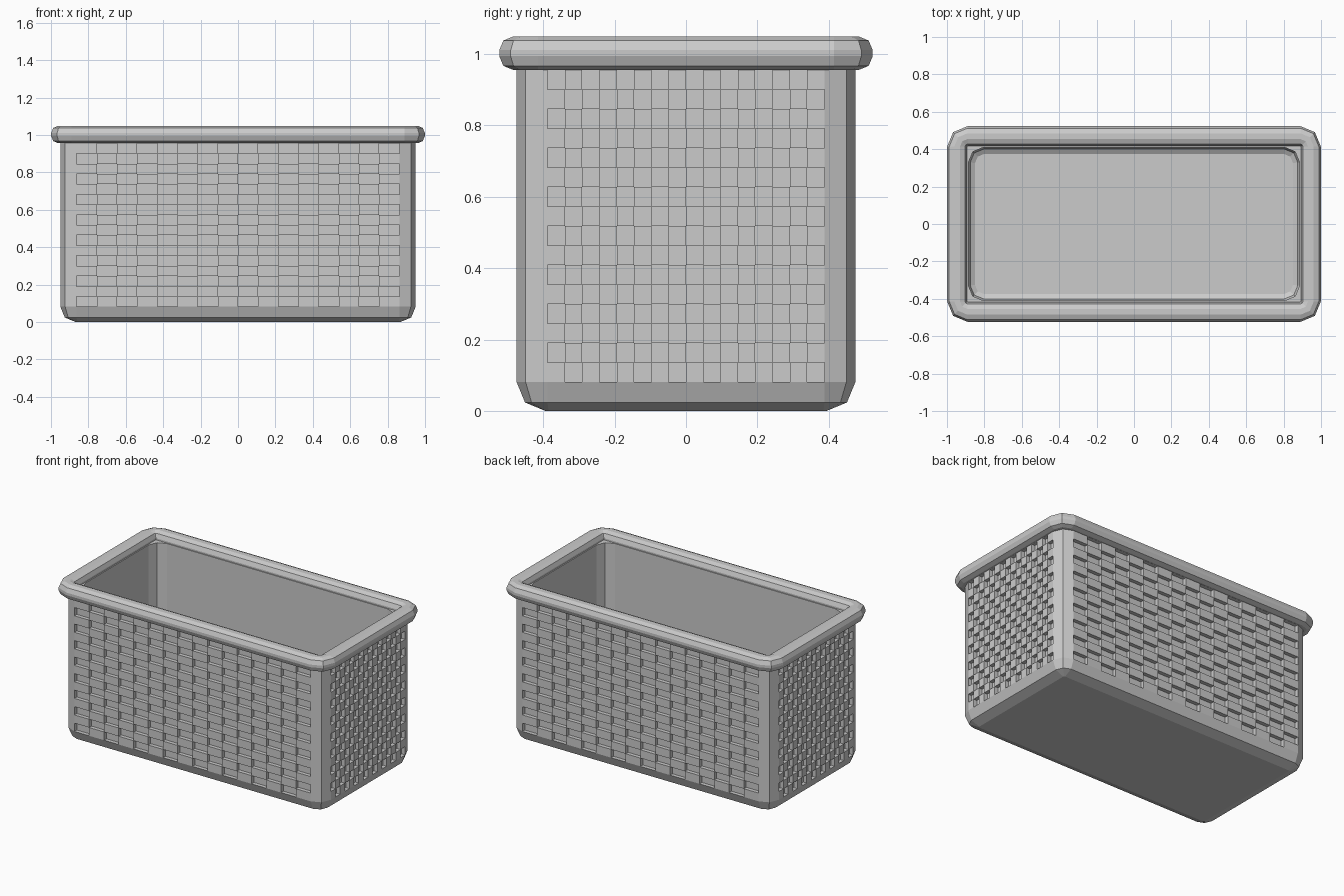
import bpy, bmesh, math
from mathutils import Vector

if "Cube" in bpy.data.objects:
    bpy.data.objects.remove(bpy.data.objects["Cube"])

CORNER_SEGS = 2


def ring(bm, hx, hy, r, z):
    """Rounded rectangle of vertices, counter-clockwise from above."""
    verts = []
    for k, (sx, sy) in enumerate(((1, 1), (-1, 1), (-1, -1), (1, -1))):
        for s in range(CORNER_SEGS + 1):
            a = math.pi / 2 * (k + s / CORNER_SEGS)
            verts.append(bm.verts.new((sx * (hx - r) + r * math.cos(a),
                                       sy * (hy - r) + r * math.sin(a), z)))
    return verts


def bridge(bm, a, b, skip_straight=False):
    n = len(a)
    for i in range(n):
        if skip_straight and i % (CORNER_SEGS + 1) == CORNER_SEGS:
            continue
        j = (i + 1) % n
        bm.faces.new((a[i], a[j], b[j], b[i]))


def woven_panel(bm, u, n, dist, half, z0, z1, parity, count=16, depth=0.025):
    """Checker of flush and recessed cells filling one wall."""
    u, n = Vector(u), Vector(n)
    w, h = 2 * half / count, (z1 - z0) / count
    for row in range(count):
        for col in range(count):
            p = [n * dist + u * (-half + (col + i) * w) + Vector((0, 0, z0 + (row + j) * h))
                 for i, j in ((0, 0), (1, 0), (1, 1), (0, 1))]
            front = [bm.verts.new(v) for v in p]
            if (row + col) % 2 != parity:
                bm.faces.new(front)
                continue
            back = [bm.verts.new(v - n * depth) for v in p]
            bm.faces.new(back)
            for i in range(4):
                j = (i + 1) % 4
                bm.faces.new((front[i], front[j], back[j], back[i]))


def finish(bm, name):
    bmesh.ops.remove_doubles(bm, verts=bm.verts, dist=0.0002)
    mesh = bpy.data.meshes.new(name)
    bm.to_mesh(mesh)
    bm.free()
    obj = bpy.data.objects.new(name, mesh)
    bpy.context.collection.objects.link(obj)
    return obj


# Basket body: rounded shell with floor, four woven walls
HX, HY, R, TOP = 0.95, 0.475, 0.087, 0.955
bm = bmesh.new()
profile = [  # inset, height, corner radius
    (0.082, 0.0, 0.008), (0.024, 0.024, 0.063), (0, 0.082, R), (0, TOP, R), (0, 1.0, R),
    (0.065, 1.0, 0.08), (0.065, 0.11, 0.08), (0.075, 0.08, 0.07), (0.1, 0.065, 0.05)]
rings = [ring(bm, HX - d, HY - d, r, z) for d, z, r in profile]
for i in range(len(rings) - 1):
    bridge(bm, rings[i], rings[i + 1], skip_straight=(i == 2))
bm.faces.new(rings[0][::-1])
bm.faces.new(rings[-1])
for s in (1, -1):
    woven_panel(bm, (s, 0, 0), (0, -s, 0), HY, HX - R, 0.082, TOP, 0)
    woven_panel(bm, (0, s, 0), (s, 0, 0), HX, HY - R, 0.082, TOP, 1)
finish(bm, "basket_body")

# Rim: rounded bar swept around the opening, sharp inside corners
bm = bmesh.new()
IX, IY, W, Z0, Z1, B = 0.892, 0.416, 0.107, 0.956, 1.049, 0.038
section = []
for k, (cx, cz) in enumerate(((W - B, Z1 - B), (B, Z1 - B), (B, Z0 + B), (W - B, Z0 + B))):
    for s in range(3):
        a = math.pi / 2 * (k + s / 2)
        section.append((cx + B * math.cos(a), cz + B * math.sin(a)))
rings = [ring(bm, IX + o, IY + o, o + 0.002, z) for o, z in section]
for i in range(len(rings)):
    bridge(bm, rings[i], rings[(i + 1) % len(rings)])
finish(bm, "rim")
